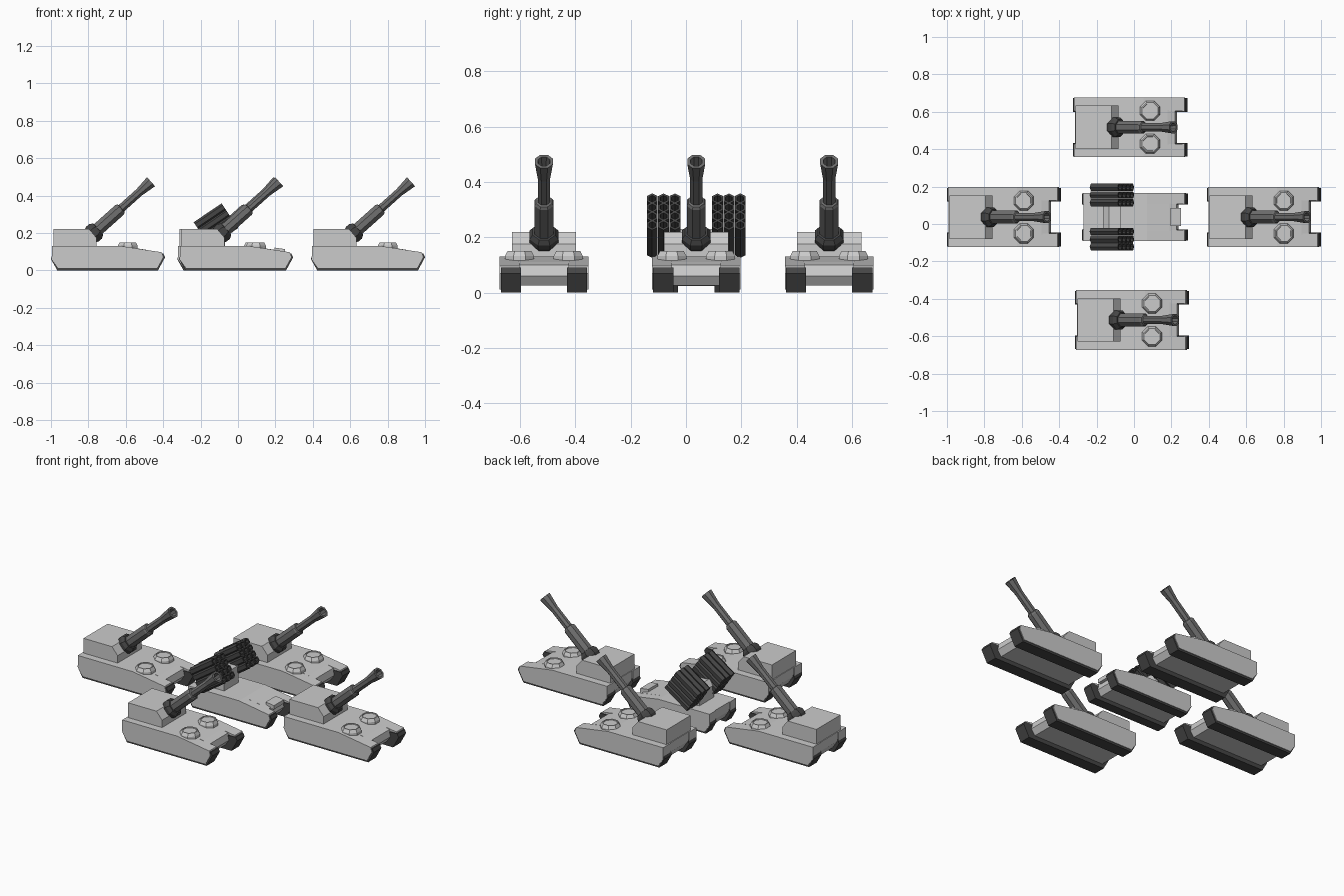
import bpy, bmesh, math
from mathutils import Matrix, Vector

if "Cube" in bpy.data.objects:
    bpy.data.objects.remove(bpy.data.objects["Cube"])

dark = bpy.data.materials.new("dark_metal")
dark.diffuse_color = (0.06, 0.06, 0.06, 1)
dark.use_nodes = True
dark.node_tree.nodes["Principled BSDF"].inputs["Base Color"].default_value = dark.diffuse_color
steel = bpy.data.materials.new("gun_steel")
steel.diffuse_color = (0.16, 0.16, 0.16, 1)
steel.use_nodes = True
steel.node_tree.nodes["Principled BSDF"].inputs["Base Color"].default_value = steel.diffuse_color


def finish(name, bm, mat=None, loc=(0, 0, 0), scale=(1, 1, 1)):
    bmesh.ops.recalc_face_normals(bm, faces=bm.faces)
    bm.transform(Matrix.LocRotScale(Vector(loc), None, Vector(scale)))
    me = bpy.data.meshes.new(name)
    bm.to_mesh(me)
    bm.free()
    ob = bpy.data.objects.new(name, me)
    bpy.context.collection.objects.link(ob)
    if mat:
        me.materials.append(mat)
    return ob


def prism(bm, profile, y0, y1):
    """Extrude an xz side profile from y0 to y1."""
    a = [bm.verts.new((x, y0, z)) for x, z in profile]
    b = [bm.verts.new((x, y1, z)) for x, z in profile]
    bm.faces.new(a)
    bm.faces.new(b[::-1])
    n = len(a)
    for i in range(n):
        j = (i + 1) % n
        bm.faces.new((a[i], b[i], b[j], a[j]))


def lathe(bm, profile, sides, matrix, phase=0.0):
    """Revolve (radius, height) points around local z; both ends are capped."""
    rings = []
    for r, h in profile:
        rings.append([bm.verts.new(matrix @ Vector((
            r * math.cos(phase + 2 * math.pi * k / sides),
            r * math.sin(phase + 2 * math.pi * k / sides), h)))
            for k in range(sides)])
    for a, b in zip(rings, rings[1:]):
        for k in range(sides):
            j = (k + 1) % sides
            bm.faces.new((a[k], a[j], b[j], b[k]))
    bm.faces.new(rings[0])
    bm.faces.new(rings[-1])


SKIRT = [(-.30, .13), (-.30, .058), (-.266, .012), (.262, .012),
         (.294, .07), (.286, .097), (.07, .13)]
TRACK = [(-.305, .06), (-.271, 0), (.267, 0), (.305, .07), (.295, .09), (-.297, .085)]
BODY = [(-.296, .13), (-.296, .075), (-.262, .025), (.225, .025),
        (.25, .06), (.24, .10), (.20, .111), (.07, .13)]


def chassis(prefix, loc, scale=(1, 1, 1)):
    # central hull between the tracks
    bm = bmesh.new()
    prism(bm, BODY, -.092, .092)
    finish(prefix + "_hull", bm, None, loc, scale)
    # side sponsons and running tracks
    skirts, tracks = bmesh.new(), bmesh.new()
    for s in (-1, 1):
        prism(skirts, SKIRT, s * .088, s * .16)
        prism(tracks, TRACK, s * .083, s * .156)
    finish(prefix + "_side_skirts", skirts, None, loc, scale)
    finish(prefix + "_tracks", tracks, dark, loc, scale)


def howitzer(prefix, x, y):
    loc = (x, y, 0)
    chassis(prefix, loc)
    # rear casemate
    bm = bmesh.new()
    prism(bm, [(-.292, .128), (-.292, .22), (-.10, .22), (-.062, .175), (-.062, .128)], -.116, .116)
    finish(prefix + "_casemate", bm, None, loc)
    # round hatches with a raised rim
    bm = bmesh.new()
    for s in (-1, 1):
        lathe(bm, [(.057, .115), (.057, .132), (.047, .15), (.041, .15), (.040, .145)],
              8, Matrix.Translation((.106, s * .088, 0)), math.pi / 8)
    finish(prefix + "_hatches", bm, None, loc)
    # elevated gun, collar and barrel
    axis = Matrix.Translation((-.083, 0, .194)) @ Matrix.Rotation(math.radians(48.2), 4, 'Y')
    bm = bmesh.new()
    lathe(bm, [(.04, -.035), (.056, 0), (.056, .022), (.044, .04), (.030, .042)], 8, axis, math.pi / 8)
    finish(prefix + "_gun_collar", bm, dark, loc)
    bm = bmesh.new()
    lathe(bm, [(.037, .02), (.037, .195), (.031, .205), (.024, .208), (.024, .335),
               (.035, .42), (.023, .42), (.017, .33)], 8, axis, math.pi / 8)
    finish(prefix + "_gun_barrel", bm, steel, loc)


for i, (x, y) in enumerate([(-.695, .037), (.695, .037), (-.02, .517), (-.01, -.513)]):
    howitzer("howitzer_%d" % (i + 1), x, y)

# rocket launcher carrier in the middle
C = (.005, .037, 0)
chassis("launcher", C, (.93, .8, .97))

# nose hatch
bm = bmesh.new()
prism(bm, [(.19, .09), (.19, .122), (.245, .114), (.245, .09)], -.048, .048)
finish("launcher_nose_hatch", bm, None, C)

# pedestal carrying both tube packs
bm = bmesh.new()
prism(bm, [(-.17, .12), (-.17, .20), (-.14, .23), (-.075, .23), (-.075, .12)], -.07, .07)
finish("launcher_pedestal", bm, None, C)

# two packs of tubes, three columns by four rows each
bm = bmesh.new()
tilt = math.radians(34)
along = Vector((math.cos(tilt), 0, math.sin(tilt)))
up = Vector((-math.sin(tilt), 0, math.cos(tilt)))
centre = Vector((-.123, 0, .242))
rot = Matrix.Rotation(math.pi / 2 - tilt, 4, 'Y')
for s in (-1, 1):
    for col in range(3):
        for row in range(4):
            p = centre + up * (row - 1.5) * .038 + Vector((0, s * (.118 + (col - 1) * .041), 0))
            lathe(bm, [(.0225, -.09), (.0225, .09), (.014, .09), (.012, .05)],
                  6, Matrix.Translation(p) @ rot)
finish("launcher_tubes", bm, dark, C)
